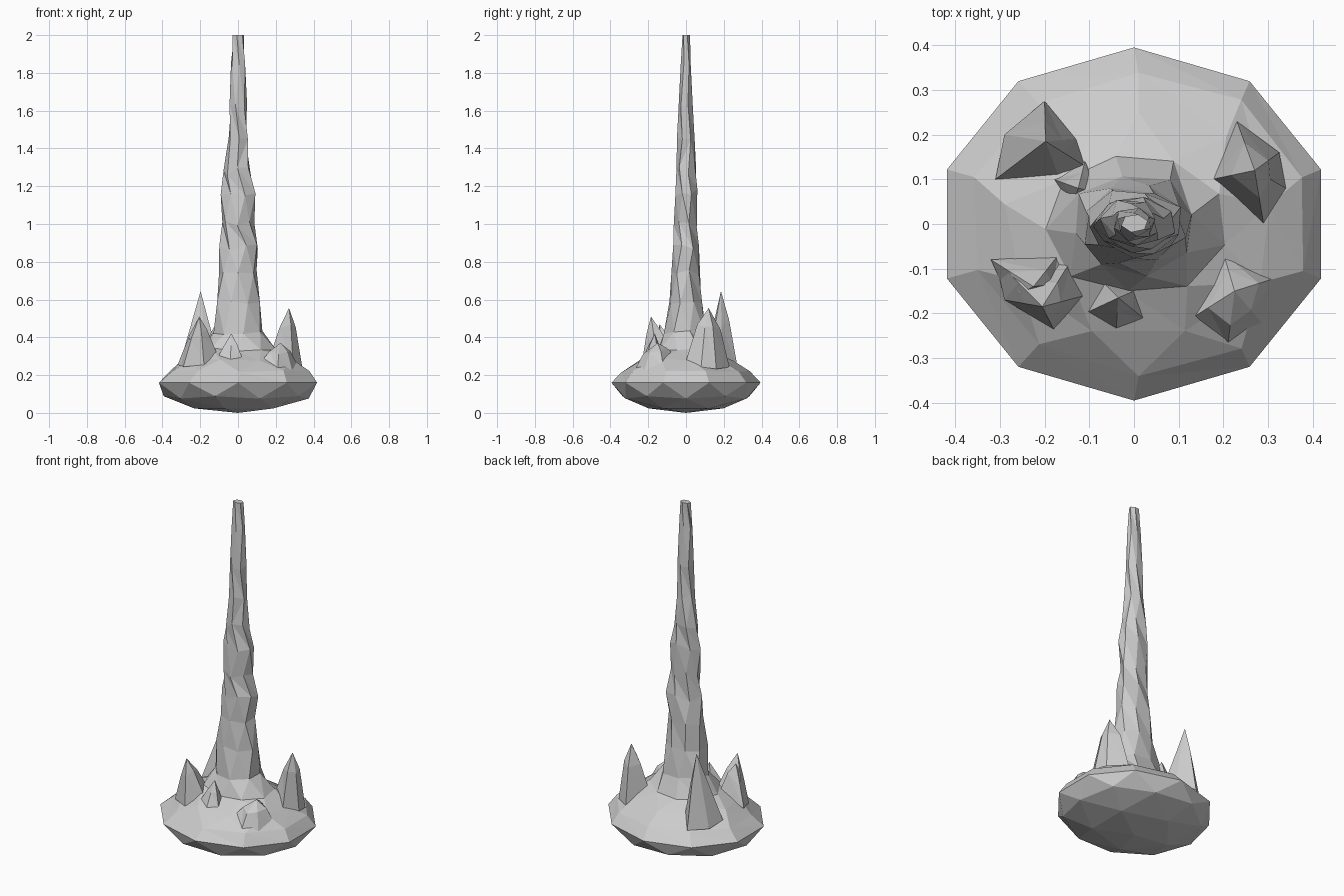
import bpy, bmesh, math, random
from mathutils import Vector

random.seed(11)
cube = bpy.data.objects.get("Cube")
if cube:
    bpy.data.objects.remove(cube, do_unlink=True)

stone = bpy.data.materials.new("pale grey stone")
stone.use_nodes = True
GREY = (0.6, 0.6, 0.6, 1)
stone.diffuse_color = GREY
stone.node_tree.nodes["Principled BSDF"].inputs["Base Color"].default_value = GREY
stone.node_tree.nodes["Principled BSDF"].inputs["Roughness"].default_value = 0.9


def finish(bm, name):
    bmesh.ops.recalc_face_normals(bm, faces=bm.faces[:])
    mesh = bpy.data.meshes.new(name)
    bm.to_mesh(mesh)
    bm.free()
    mesh.materials.append(stone)
    obj = bpy.data.objects.new(name, mesh)
    bpy.context.collection.objects.link(obj)
    return obj


def zip_rings(bm, low, high):
    """Triangulate between two rings that may differ in number of sides."""
    i = j = 0
    n, m = len(low), len(high)
    while i < n or j < m:
        a, b = low[i % n], high[j % m]
        if j == m or (i < n and (i + 0.5) / n <= (j + 0.5) / m):
            i += 1
            bm.faces.new((a, low[i % n], b))
        else:
            j += 1
            bm.faces.new((a, high[j % m], b))


def ring(bm, z, cx, cy, rx, ry, sides, phase, rough):
    verts = []
    for k in range(sides):
        a = 2 * math.pi * (k + phase) / sides
        s = 1 + random.uniform(-rough, rough)
        dz = random.uniform(-rough, rough) * 0.25 * (1 if z < 1.9 else 0)
        verts.append(bm.verts.new((cx + rx * s * math.cos(a),
                                   cy + ry * s * math.sin(a), z + dz)))
    return verts


# Rounded underside: lower half of a squashed icosphere
bm = bmesh.new()
bmesh.ops.create_icosphere(bm, subdivisions=2, radius=1)
bmesh.ops.delete(bm, geom=[v for v in bm.verts if v.co.z > 0.01], context='VERTS')
for v in bm.verts:
    v.co = Vector((v.co.x * 0.44, v.co.y * 0.395, 0.16 + v.co.z * 0.16))
rim = sorted((v for v in bm.verts if v.co.z > 0.155),
             key=lambda v: math.atan2(v.co.y, v.co.x) % (2 * math.pi))

# Dome and column: z, centre x, centre y, radius x, radius y, sides, roughness
LEVELS = [
    (0.22, 0.01, 0, 0.385, 0.338, 10, 0.02),
    (0.28, 0.01, 0, 0.305, 0.255, 9, 0.03),
    (0.335, 0.005, 0, 0.195, 0.16, 9, 0.06),
    (0.43, 0.0, 0, 0.14, 0.115, 8, 0.07),
    (0.58, 0.0, 0, 0.117, 0.094, 8, 0.06),
    (0.74, 0.0, 0, 0.107, 0.08, 7, 0.07),
    (0.87, 0.01, 0, 0.102, 0.068, 7, 0.09),
    (1.0, -0.003, 0, 0.086, 0.064, 7, 0.09),
    (1.17, 0.009, 0, 0.094, 0.06, 7, 0.09),
    (1.28, -0.004, 0, 0.072, 0.055, 7, 0.09),
    (1.44, 0, 0, 0.055, 0.046, 6, 0.09),
    (1.62, 0, 0, 0.047, 0.038, 6, 0.09),
    (1.84, 0.002, 0, 0.039, 0.027, 6, 0.09),
    (2.0, 0.002, 0.002, 0.031, 0.021, 6, 0.05),
]
below = rim
for n, (z, cx, cy, rx, ry, sides, rough) in enumerate(LEVELS):
    phase = 0.5 if n == 0 else (0.25 if n % 2 else 0.6)
    above = ring(bm, z, cx, cy, rx, ry, sides, phase, rough)
    zip_rings(bm, below, above)
    below = above
bm.faces.new(below)
finish(bm, "stalagmite_column")


def ground(x, y):
    """Height just under the dome surface at a point."""
    r = math.hypot(x, y * 1.18)
    return 0.32 - 0.5 * max(0, r - 0.2)


# Small spires: a flared foot on the dome, a full jagged shoulder and a tip
def spire(name, foot_points, tip, shoulder, slim):
    bm = bmesh.new()
    tip = Vector(tip)
    foot = [bm.verts.new((x, y, ground(x, y))) for x, y in foot_points]
    mid = []
    for v in foot:
        t = shoulder + random.uniform(-0.1, 0.1)
        p = v.co.lerp(tip, slim + random.uniform(-0.06, 0.06))
        p.z = v.co.z + (tip.z - v.co.z) * t
        mid.append(bm.verts.new(p))
    zip_rings(bm, foot, mid)
    top = bm.verts.new(tip)
    for a, b in zip(mid, mid[1:] + mid[:1]):
        bm.faces.new((a, b, top))
    finish(bm, name)


spire("back_right_spire",
      [(-0.11, 0.13), (-0.13, 0.19), (-0.2, 0.275), (-0.29, 0.2), (-0.31, 0.1), (-0.17, 0.11)],
      (-0.198, 0.185, 0.645), 0.55, 0.5)
spire("back_left_spire",
      [(0.34, 0.08), (0.325, 0.16), (0.23, 0.23), (0.175, 0.1), (0.29, 0.0)],
      (0.27, 0.12, 0.555), 0.62, 0.45)
spire("front_right_spire",
      [(-0.11, -0.16), (-0.14, -0.08), (-0.31, -0.08), (-0.29, -0.17), (-0.18, -0.235)],
      (-0.205, -0.185, 0.51), 0.62, 0.52)
spire("front_right_peak",
      [(-0.13, -0.13), (-0.17, -0.07), (-0.32, -0.08), (-0.28, -0.17)],
      (-0.225, -0.14, 0.47), 0.58, 0.5)
spire("front_left_spire",
      [(0.32, -0.12), (0.2, -0.065), (0.13, -0.21), (0.21, -0.27), (0.285, -0.22)],
      (0.225, -0.15, 0.37), 0.6, 0.42)
spire("front_spire",
      [(0.0, -0.15), (-0.07, -0.13), (-0.11, -0.2), (-0.04, -0.235), (0.02, -0.21)],
      (-0.035, -0.165, 0.42), 0.5, 0.48)
spire("column_shoulder",
      [(-0.07, 0.07), (-0.11, 0.14), (-0.18, 0.1), (-0.14, 0.03)],
      (-0.125, 0.08, 0.46), 0.5, 0.42)
